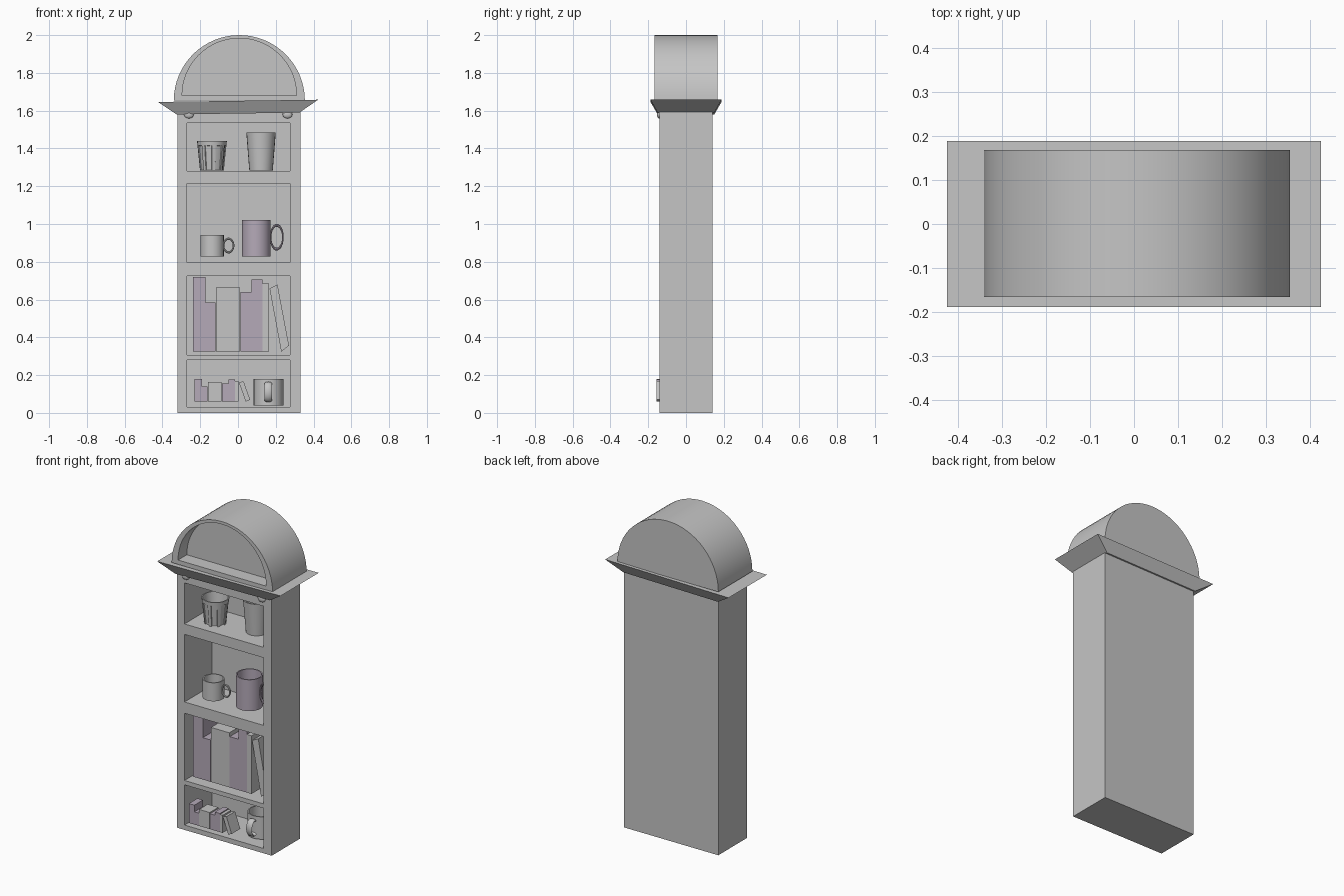
import bpy, bmesh, math
from mathutils import Vector

cube = bpy.data.objects.get("Cube")
if cube:
    bpy.data.objects.remove(cube, do_unlink=True)


def material(name, rgb):
    m = bpy.data.materials.new(name)
    m.use_nodes = True
    m.diffuse_color = (*rgb, 1)
    m.node_tree.nodes["Principled BSDF"].inputs["Base Color"].default_value = (*rgb, 1)
    return m


GREY = material("stone grey", (0.56, 0.56, 0.56))
MAUVE = material("pale mauve", (0.46, 0.40, 0.48))


def finish(bm, name, mat, smooth=False):
    bmesh.ops.recalc_face_normals(bm, faces=bm.faces)
    mesh = bpy.data.meshes.new(name)
    bm.to_mesh(mesh)
    bm.free()
    ob = bpy.data.objects.new(name, mesh)
    bpy.context.collection.objects.link(ob)
    mesh.materials.append(mat)
    if smooth:
        smooth_by_angle(ob)
    return ob


def smooth_by_angle(ob):
    bpy.ops.object.select_all(action='DESELECT')
    ob.select_set(True)
    bpy.context.view_layer.objects.active = ob
    bpy.ops.object.shade_smooth_by_angle(angle=math.radians(35))


def loft(bm, rings):
    """Skin equal-length rings of points and cap both ends."""
    vs = [[bm.verts.new(p) for p in r] for r in rings]
    n = len(vs[0])
    sides = [[bm.faces.new((a[i], a[(i + 1) % n], b[(i + 1) % n], b[i]))
              for i in range(n)] for a, b in zip(vs, vs[1:])]
    bm.faces.new(vs[0])
    bm.faces.new(vs[-1])
    return sides


def prism(name, outline, y0, y1, mat=GREY):
    """Extrude an x-z outline from y0 to y1."""
    bm = bmesh.new()
    loft(bm, [[(x, y, z) for x, z in outline] for y in (y0, y1)])
    return finish(bm, name, mat)


def rect(x0, x1, z0, z1):
    return [(x0, z0), (x1, z0), (x1, z1), (x0, z1)]


def half_disc(cx, cz, r, n=32):
    return [(cx + r * math.cos(math.pi * i / n), cz + r * math.sin(math.pi * i / n))
            for i in range(n + 1)]


def carve(ob, cutter):
    cutter.hide_render = True
    mod = ob.modifiers.new("recess", 'BOOLEAN')
    mod.operation, mod.solver, mod.object = 'DIFFERENCE', 'EXACT', cutter
    bpy.context.view_layer.objects.active = ob
    bpy.ops.object.modifier_apply(modifier=mod.name)
    bpy.data.objects.remove(cutter, do_unlink=True)


# Cabinet with four open shelves
cabinet = prism("cabinet", rect(-0.32, 0.33, 0, 1.6), -0.14, 0.14)
for z0, z1 in [(0.03, 0.28), (0.307, 0.725), (0.795, 1.215), (1.28, 1.535)]:
    carve(cabinet, prism("shelf_cutter", rect(-0.27, 0.275, z0, z1), -0.2, 0.13))

# Flared cornice, very slightly tilted
bm = bmesh.new()
loft(bm, [[(x, y, z + 0.014 * x) for x, y in ((-w, -d), (w, -d), (w, d), (-w, d))]
          for w, d, z in ((0.325, 0.15, 1.585), (0.424, 0.188, 1.652))])
finish(bm, "cornice", GREY)

# Arched pediment with a recessed front
arch = prism("arched_top", half_disc(0.007, 1.653, 0.347), -0.166, 0.168)
carve(arch, prism("arch_cutter", half_disc(0.007, 1.68, 0.303), -0.3, -0.08))
smooth_by_angle(arch)

# Round studs under the cornice
for side, x in (("right", -0.26), ("left", 0.262)):
    bpy.ops.mesh.primitive_uv_sphere_add(segments=16, ring_count=8, radius=1,
                                         location=(x, -0.142, 1.58))
    stud = bpy.context.object
    stud.name = side + "_stud"
    stud.scale = (0.026, 0.012, 0.021)
    stud.data.materials.append(GREY)
    smooth_by_angle(stud)


def cup(name, x, y, z, h, r_base, r_top, mat=GREY, wall=0.007, panels=False):
    """Hollow vessel; panels sinks flutes into the outside."""
    n = 24
    rings = [(r_base, z), (r_base + 0.85 * (r_top - r_base), z + 0.85 * h), (r_top, z + h),
             (r_top - wall, z + h), (r_base - wall, z + wall)]
    bm = bmesh.new()
    sides = loft(bm, [[(x + r * math.cos(2 * math.pi * i / n),
                        y + r * math.sin(2 * math.pi * i / n), c) for i in range(n)]
                      for r, c in rings])
    if panels:
        bmesh.ops.recalc_face_normals(bm, faces=bm.faces)
        flutes = [f for i, f in enumerate(sides[0]) if i % 3]
        bmesh.ops.inset_region(bm, faces=flutes, thickness=0.003, depth=-0.005)
    return finish(bm, name, mat, smooth=True)


def handle(name, loc, half_w, half_h, tube, mat=GREY, front=False):
    """Oval ring handle beside a mug, or in front of it as a broad strap."""
    bpy.ops.mesh.primitive_torus_add(major_segments=24, minor_segments=8,
                                     major_radius=half_h - tube, minor_radius=tube)
    ob = bpy.context.object
    ob.name = name
    for v in ob.data.vertices:
        x, y, z = v.co
        x *= half_w / half_h
        v.co = Vector((z * 2.5, x, y) if front else (x, z, y)) + Vector(loc)
    ob.data.materials.append(mat)
    bm = bmesh.new()
    bm.from_mesh(ob.data)
    bmesh.ops.recalc_face_normals(bm, faces=bm.faces)
    bm.to_mesh(ob.data)
    bm.free()
    smooth_by_angle(ob)


# Drinking vessels
cup("fluted_tumbler", -0.138, -0.025, 1.282, 0.158, 0.063, 0.079, panels=True)
cup("plain_tumbler", 0.122, 0.01, 1.282, 0.203, 0.062, 0.078)
cup("small_mug", -0.137, -0.045, 0.827, 0.115, 0.062, 0.062)
handle("small_mug_handle", (-0.05, -0.045, 0.886), 0.031, 0.042, 0.006)
cup("large_mug", 0.096, -0.025, 0.827, 0.195, 0.076, 0.076, MAUVE)
handle("large_mug_handle", (0.205, -0.025, 0.93), 0.037, 0.071, 0.008, MAUVE)
cup("lower_mug", 0.162, 0.0, 0.04, 0.14, 0.079, 0.079)
handle("lower_mug_handle", (0.16, -0.09, 0.111), 0.035, 0.054, 0.008, front=True)

# Two rows of books: left edge, right edge, height, colour
BOOKS = [(-0.238, -0.172, 0.396, MAUVE), (-0.172, -0.118, 0.26, MAUVE),
         (-0.116, -0.05, 0.339, GREY), (-0.05, 0.01, 0.339, GREY),
         (0.013, 0.072, 0.316, MAUVE), (0.072, 0.131, 0.381, MAUVE),
         (0.131, 0.163, 0.361, GREY)]
LEANING = [(0.229, 0.0), (0.27, 0.032), (0.209, 0.355), (0.167, 0.334)]


def book_row(prefix, x0, z0, sx, sz, y0, y1):
    def place(pts):
        return [(x0 + (x + 0.238) * sx, z0 + z * sz) for x, z in pts]
    for i, (a, b, h, mat) in enumerate(BOOKS):
        prism(f"{prefix}_book_{i + 1}", place(rect(a, b, 0, h)), y0, y1, mat)
    prism(prefix + "_leaning_book", place(LEANING), y0, y1)


book_row("large", -0.238, 0.324, 1, 1, -0.1, 0.04)
book_row("small", -0.23, 0.06, 0.58, 0.303, -0.155, -0.07)
